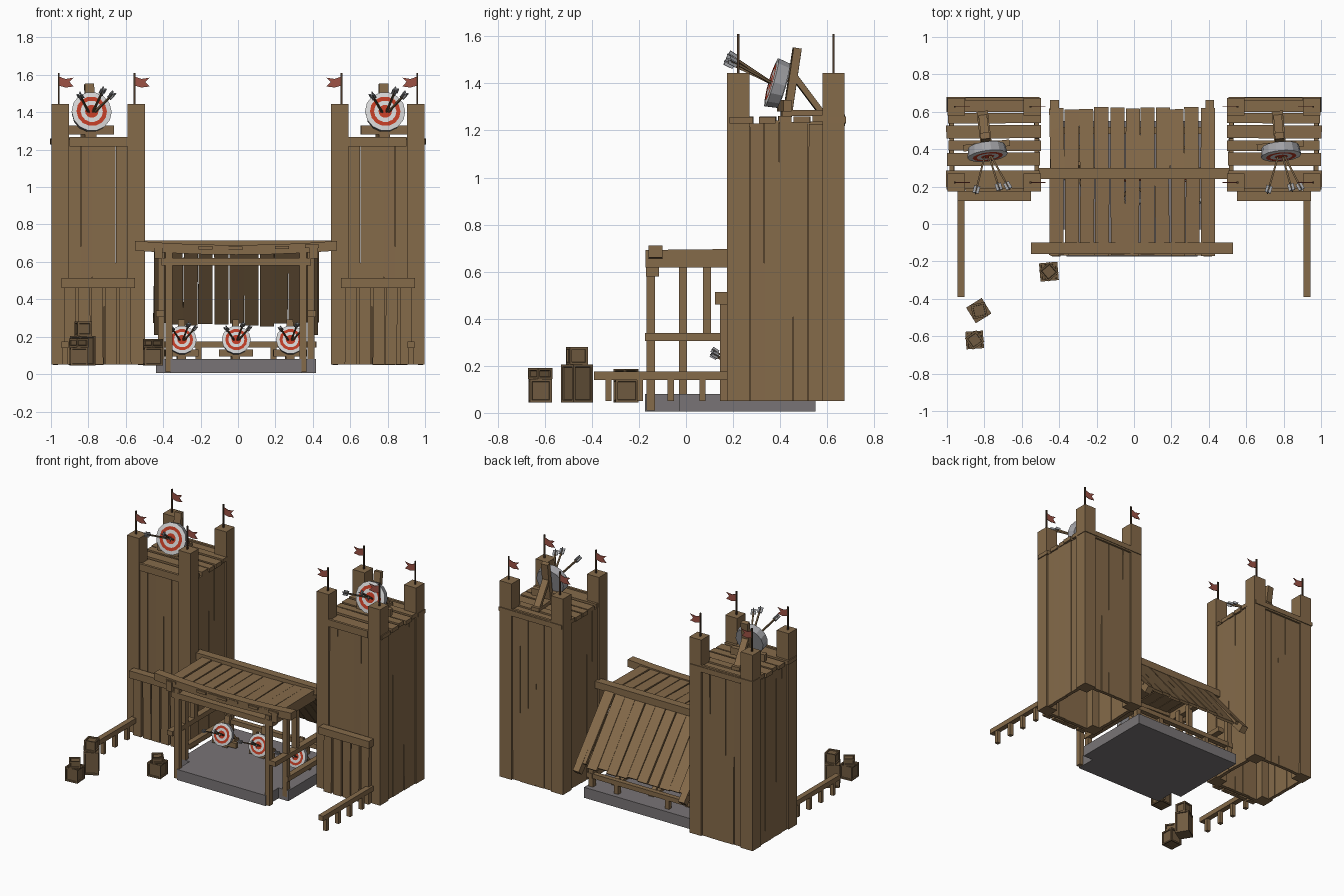
import bpy, bmesh, math, random
from mathutils import Vector, Matrix

if "Cube" in bpy.data.objects:
    bpy.data.objects.remove(bpy.data.objects["Cube"])

random.seed(4)

def mat(name, rgb):
    m = bpy.data.materials.new(name)
    m.diffuse_color = (*rgb, 1)
    m.use_nodes = True
    m.node_tree.nodes["Principled BSDF"].inputs["Base Color"].default_value = m.diffuse_color
    return m

WOOD = mat("brown wood", (0.235, 0.145, 0.068))
CRATE = mat("dark crate wood", (0.165, 0.105, 0.052))
POLE = mat("dark pole", (0.07, 0.04, 0.022))
STONE = mat("grey stone", (0.19, 0.175, 0.18))
WHITE = mat("target white", (0.66, 0.66, 0.66))
RED = mat("target red", (0.52, 0.045, 0.018))
RIM = mat("target rim grey", (0.36, 0.36, 0.38))
FLAG = mat("flag red", (0.34, 0.085, 0.06))
FEATHER = mat("feather grey", (0.33, 0.34, 0.36))

def jit(a):
    return random.uniform(-a, a)

def beam(bm, a, b, w, h):
    """Box from a to b, w across and h thick."""
    a, b = Vector(a), Vector(b)
    d = (b - a).normalized()
    s = Vector((1, 0, 0)) if abs(d.z) > 0.999 else d.cross(Vector((0, 0, 1))).normalized()
    u = s.cross(d)
    m = Matrix((s * w, d * (b - a).length, u * h)).transposed().to_4x4()
    m.translation = (a + b) / 2
    bmesh.ops.create_cube(bm, size=1, matrix=m)

def prism(bm, pts, vec):
    f = bm.faces.new([bm.verts.new(p) for p in pts])
    r = bmesh.ops.extrude_face_region(bm, geom=[f], use_keep_orig=True)
    vs = [g for g in r["geom"] if isinstance(g, bmesh.types.BMVert)]
    bmesh.ops.translate(bm, verts=vs, vec=vec)

def finish(name, bm, mats, mirror=False, matrix=None):
    bmesh.ops.recalc_face_normals(bm, faces=bm.faces[:])
    me = bpy.data.meshes.new(name)
    bm.to_mesh(me)
    bm.free()
    for m in (mats if isinstance(mats, list) else [mats]):
        me.materials.append(m)
    ob = bpy.data.objects.new(name, me)
    bpy.context.collection.objects.link(ob)
    if matrix:
        ob.matrix_world = matrix
    if mirror:
        ob.modifiers.new("mirror", 'MIRROR').use_mirror_merge = False
    return ob

# ---- towers (left one, mirrored) ----
PX, PY = (-0.95, -0.545), (0.222, 0.627)
bm = bmesh.new()
for x in PX:
    for y in PY:
        beam(bm, (x, y, 0.05), (x, y, 1.445), 0.094, 0.094)
finish("tower_posts", bm, WOOD, True)

bm = bmesh.new()
for i in range(5):
    x = -0.873 + i * 0.063
    y = 0.3 + i * 0.0625
    for wy in (0.2, 0.65):
        beam(bm, (x + jit(.003), wy + jit(.003), 0.05), (x + jit(.003), wy, 1.235), 0.062, 0.025)
    for wx in (-0.975, -0.52):
        # side boards: narrow in x, wide in y
        beam(bm, (wx + jit(.003), y + jit(.003), 0.05), (wx, y + jit(.003), 1.235 + jit(.01)), 0.025, 0.0615)
finish("tower_wall_boards", bm, WOOD, True)

bm = bmesh.new()
for y, w in ((0.64, .08), (0.565, .055), (0.492, .07), (0.42, .055), (0.345, .07), (0.235, .1)):
    beam(bm, (-0.998 + jit(.006), y, 1.247 + jit(.005)), (-0.502 + jit(.006), y + jit(.004), 1.247 + jit(.005)), w, 0.028)
for y in (0.183, 0.667):
    beam(bm, (-0.9, y, 1.243), (-0.592, y, 1.243), 0.018, 0.05)
finish("tower_platform", bm, WOOD, True)

bm = bmesh.new()
for i in range(5):
    x = -0.895 + i * 0.073
    beam(bm, (x + jit(.004), 0.16, 0.05), (x + jit(.004), 0.16, 0.47), 0.062, 0.03)
beam(bm, (-0.945, 0.15, 0.487), (-0.55, 0.15, 0.487), 0.055, 0.052)
finish("tower_front_screen", bm, WOOD, True)

bm = bmesh.new()
for x in PX:
    for y in PY:
        beam(bm, (x - .008, y, 1.44), (x - .008, y, 1.61), 0.009, 0.009)
finish("flag_poles", bm, POLE, True)
bm = bmesh.new()
for x in PX:
    for y in PY:
        shape = ((0, 1.59), (.035, 1.578), (.078, 1.585), (.055, 1.562), (.078, 1.538), (.035, 1.532), (0, 1.542))
        prism(bm, [(x - .006 + px, y - .002, z) for px, z in shape], (0, 0.004, 0))
finish("flags", bm, FLAG, True)

# ---- side fences ----
bm = bmesh.new()
beam(bm, (-0.925, -0.39, 0.158), (-0.925, 0.18, 0.158), 0.038, 0.035)
for y in (-0.33, -0.195, -0.065, 0.07):
    beam(bm, (-0.925, y, 0.05), (-0.925, y, 0.145), 0.028, 0.026)
finish("fences", bm, WOOD, True)

# ---- shed ----
SHED = Matrix.Translation((-0.01, 0, 0))
bm = bmesh.new()
outline = [(-.35, -.175), (.35, -.175), (.35, -.03), (.428, -.03), (.428, .55), (-.428, .55), (-.428, -.03), (-.35, -.03)]
prism(bm, [(x, y, 0.005) for x, y in outline], (0, 0, 0.075))
finish("stone_floor", bm, STONE, False, SHED)

bm = bmesh.new()
beam(bm, (-.358, -.15, .01), (-.358, -.15, .65), .038, .036)        # front post
beam(bm, (-.4, -.013, .03), (-.4, -.013, .65), .036, .034)          # middle post
beam(bm, (-.4, .09, .32), (-.4, .09, .65), .036, .034)              # short post
beam(bm, (-.4, .5, .05), (-.4, .5, .35), .036, .034)                # back post
beam(bm, (-.405, -.175, .322), (-.405, .42, .322), .045, .034)      # side rails
beam(bm, (-.405, -.03, .158), (-.405, .52, .158), .04, .034)
beam(bm, (-.415, -.172, .652), (-.415, .28, .652), .045, .07)       # flat rafter
beam(bm, (-.415, .25, .675), (-.415, .645, .225), .048, .05)        # sloping rafter
beam(bm, (-.2, .5, .07), (-.2, .5, .15), .032, .03)
finish("shed_side_frame", bm, WOOD, True, SHED)

bm = bmesh.new()
beam(bm, (-.4, -.142, .6), (.4, -.142, .6), .055, .04)
beam(bm, (-.43, .5, .158), (.43, .5, .158), .035, .033)
beam(bm, (-.52, .27, .69), (.52, .27, .69), .058, .05)
# sagging front beam
xs = [-.54 + i * .18 for i in range(7)]
top = [(x, -.16, .69 + .022 * (x / .54) ** 2) for x in xs]
prism(bm, top + [(x, y, z - .052) for x, y, z in reversed(top)], (0, .06, 0))
finish("shed_cross_beams", bm, WOOD, False, SHED)

bm = bmesh.new()
for i in range(11):
    x = -.402 + i * .0804
    sag = .012 * (1 - (x / .44) ** 2)
    beam(bm, (x + jit(.004), -.165 + jit(.008), .685 - sag), (x + jit(.004), .27, .69 - sag), .075, .018)
    beam(bm, (x + jit(.004), .27, .695 - sag), (x + jit(.005), .612 + jit(.008), .272 + jit(.012)), .076, .018)
finish("shed_roof_boards", bm, WOOD, False, SHED)

# ---- archery targets ----
def target(name, pos, s, turn):
    M = Matrix.Translation(pos) @ Matrix.Rotation(math.radians(turn), 4, 'Z') @ Matrix.Scale(s, 4)
    bm = bmesh.new()
    beam(bm, (0, .045, 0), (0, .088, .29), .05, .034)
    beam(bm, (0, .075, .17), (0, .2, .005), .045, .025)
    beam(bm, (-.125, .035, .045), (.125, .035, .045), .035, .05)
    beam(bm, (0, .02, .014), (0, .22, .014), .06, .025)
    finish(name + "_stand", bm, WOOD, False, M)
    # disc turned from rings: (radius, depth), the last faces are painted by ring
    bm = bmesh.new()
    N = 14
    prof = [(.1, .03), (.108, -.022), (.082, -.026), (.06, -.026), (.036, -.026)]
    rings = []
    for r, d in prof:
        rings.append([bm.verts.new((r * math.cos(2 * math.pi * k / N), d, r * math.sin(2 * math.pi * k / N))) for k in range(N)])
    bm.faces.new(rings[0]).material_index = 2
    bm.faces.new(rings[-1]).material_index = 1
    for j, col in enumerate((2, 0, 1, 0)):
        for k in range(N):
            q = (k + 1) % N
            bm.faces.new((rings[j][k], rings[j][q], rings[j + 1][q], rings[j + 1][k])).material_index = col
    tilt = Matrix.Translation((0, 0, .138)) @ Matrix.Rotation(math.radians(-16), 4, 'X')
    finish(name + "_disc", bm, [WHITE, RED, RIM], False, M @ tilt)
    shaft, fins = bmesh.new(), bmesh.new()
    for x0, dx, dz in ((-.012, -.085, .09), (.005, .04, .118), (.012, .09, .095)):
        a, b = Vector((x0, -.01, .135)), Vector((dx, -.2, .14 + dz))
        d = (b - a).normalized()
        beam(shaft, a, b, .01, .01)
        beam(fins, b - d * .03, b + d * .012, .034, .005)
        beam(fins, b - d * .03, b + d * .012, .005, .034)
    finish(name + "_arrows", shaft, CRATE, False, M)
    finish(name + "_feathers", fins, FEATHER, False, M)

target("left_tower_target", (-.785, .385, 1.26), 1, 7)
target("right_tower_target", (.785, .385, 1.26), 1, 5)
for n, x in (("left", -.30), ("middle", -.01), ("right", .28)):
    target(n + "_shed_target", (x, .26, .08), .72, 3)

# ---- crates ----
def crate(name, x, y, z, w, h, turn):
    bm = bmesh.new()
    bmesh.ops.create_cube(bm, size=1, matrix=Matrix.Diagonal((w, w, h, 1)))
    bmesh.ops.inset_individual(bm, faces=bm.faces[:], thickness=.014, depth=0)
    inner = [f for f in bm.faces if all(len(e.link_faces) == 2 for e in f.edges) and f.calc_area() > (w - .03) * (h - .03) * .98]
    bmesh.ops.inset_individual(bm, faces=inner, thickness=.002, depth=-.007)
    finish(name, bm, CRATE, False, Matrix.Translation((x, y, z + h / 2)) @ Matrix.Rotation(math.radians(turn), 4, 'Z'))

crate("near_crate", -.455, -.255, .045, .098, .098, 5)
crate("near_crate_top", -.455, -.255, .143, .075, .044, 40)
crate("tall_crate", -.83, -.463, .045, .098, .16, 32)
crate("tall_crate_top", -.828, -.463, .205, .078, .075, 12)
crate("far_crate", -.852, -.62, .045, .094, .098, 4)
crate("far_crate_top", -.852, -.62, .143, .075, .047, 35)
